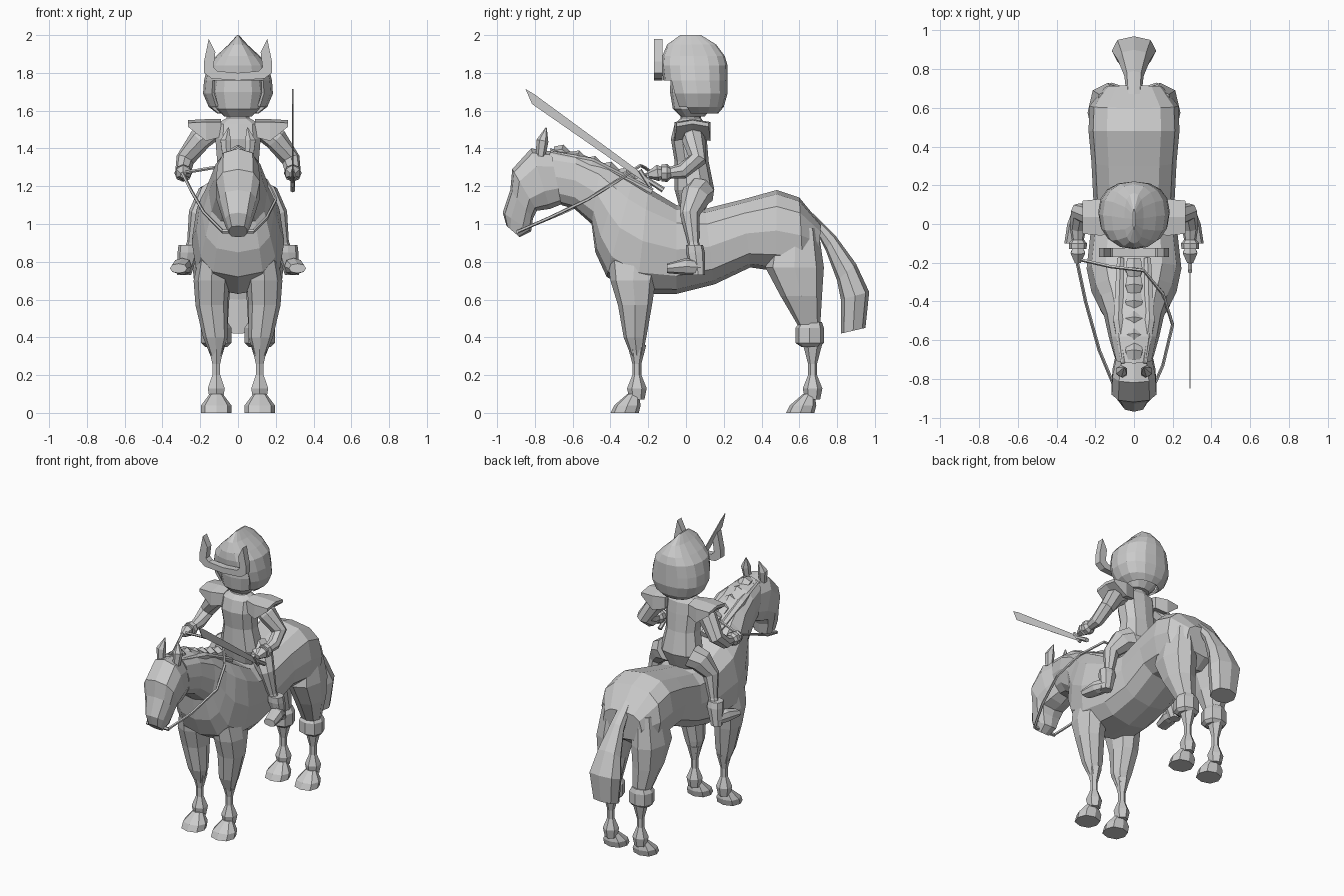
import bpy, bmesh, math
from mathutils import Vector

default_cube = bpy.data.objects.get("Cube")
if default_cube:
    bpy.data.objects.remove(default_cube, do_unlink=True)

COLOUR = (0.6, 0.6, 0.6, 1)
grey = bpy.data.materials.new("plain_grey")
grey.use_nodes = True
grey.diffuse_color = COLOUR
grey.node_tree.nodes["Principled BSDF"].inputs["Base Color"].default_value = COLOUR


def skin(name, loops, paired=False):
    """Bridge successive vertex loops and cap the ends; paired adds a mirrored twin."""
    if paired:
        skin("right_" + name, [[(-x, y, z) for x, y, z in loop] for loop in loops])
        return skin("left_" + name, loops)
    bm = bmesh.new()
    rows = [[bm.verts.new(point) for point in loop] for loop in loops]
    count = len(rows[0])
    for lower, upper in zip(rows, rows[1:]):
        for i in range(count):
            j = (i + 1) % count
            bm.faces.new((lower[i], lower[j], upper[j], upper[i]))
    bm.faces.new(rows[0])
    bm.faces.new(rows[-1])
    bmesh.ops.recalc_face_normals(bm, faces=bm.faces)
    mesh = bpy.data.meshes.new(name)
    bm.to_mesh(mesh)
    bm.free()
    mesh.materials.append(grey)
    part = bpy.data.objects.new(name, mesh)
    bpy.context.scene.collection.objects.link(part)
    return part


def angles(sides):
    return [math.tau * i / sides for i in range(sides)]


def oval(top, low, wide, x=0):
    """Cross-section spanning two (y, z) profile points, with a half width."""
    return Vector((x, *top)), Vector((x, *low)), wide


def slab(z, front, back, wide, x=0):
    """Level cross-section from front to back."""
    return oval((front, z), (back, z), wide, x)


def loft(name, sections, sides=8, paired=False, square=0.85):
    def bulge(value):
        return math.copysign(abs(value) ** square, value)
    loops = []
    for top, low, wide in sections:
        middle, half = (top + low) / 2, (top - low) / 2
        across = Vector((wide, 0, 0))
        loops.append([middle + half * bulge(math.cos(t)) + across * bulge(math.sin(t))
                      for t in angles(sides)])
    return skin(name, loops, paired)


def knot(x, y, z, thick):
    return Vector((x, y, z)), thick


def tube(name, knots, sides=6, paired=False):
    """Round limb or cord through knots."""
    points = [point for point, thick in knots]
    ahead, behind = points[1:] + points[-1:], points[:1] + points[:-1]
    headings = [(b - a).normalized() for a, b in zip(behind, ahead)]
    sideways = max(abs(heading.x) for heading in headings) > 0.9
    axis = Vector((0, 0, 1)) if sideways else Vector((1, 0, 0))
    loops = []
    for (point, thick), heading in zip(knots, headings):
        u = heading.cross(axis).normalized()
        v = heading.cross(u)
        loops.append([point + (u * math.cos(t) + v * math.sin(t)) * thick for t in angles(sides)])
    return skin(name, loops, paired)


# Horse trunk and neck, from rump to poll
loft("horse_trunk", [
    oval(top=(.715, 1), low=(.7, .8), wide=.15), oval(top=(.6, 1.14), low=(.62, .74), wide=.23),
    oval(top=(.48, 1.18), low=(.48, .75), wide=.235), oval(top=(.3, 1.13), low=(.34, .77), wide=.22),
    oval(top=(.1, 1.08), low=(.15, .68), wide=.21), oval(top=(-.05, 1.1), low=(-.05, .63), wide=.225),
    oval(top=(-.2, 1.19), low=(-.26, .63), wide=.245), oval(top=(-.28, 1.24), low=(-.42, .72), wide=.22),
    oval(top=(-.34, 1.27), low=(-.48, .85), wide=.19), oval(top=(-.45, 1.33), low=(-.5, 1), wide=.155),
    oval(top=(-.58, 1.38), low=(-.59, 1.08), wide=.13), oval(top=(-.72, 1.4), low=(-.66, 1.1), wide=.1)],
    sides=12, square=.75)
# Horse head, from poll to muzzle
loft("horse_head", [
    oval(top=(-.68, 1.38), low=(-.62, 1.12), wide=.09), oval(top=(-.82, 1.4), low=(-.72, 1.08), wide=.115),
    oval(top=(-.92, 1.29), low=(-.79, 1.07), wide=.12), oval(top=(-.93, 1.18), low=(-.81, 1.03), wide=.1),
    oval(top=(-.97, 1.06), low=(-.82, .96), wide=.07), oval(top=(-.95, .99), low=(-.88, .93), wide=.05)],
    sides=10, square=.75)
tube("ear", [knot(x=.06, y=-.77, z=1.36, thick=.025), knot(x=.065, y=-.76, z=1.44, thick=.032),
             knot(x=.05, y=-.74, z=1.51, thick=.003)], paired=True)
# Mane tufts stepping down the crest, with a strand on each side
for step in range(6):
    y, z = -.7 + .085 * step, 1.4 - .03 * step
    loft(f"mane_tuft_{step + 1}", [
        oval(top=(y, z + .01), low=(y, z - .08), wide=.035),
        oval(top=(y + .05, z + .02), low=(y + .02, z - .09), wide=.05),
        oval(top=(y + .1, z - .03), low=(y + .08, z - .1), wide=.04)], sides=6)
tube("mane_strand", [knot(x=.05, y=-.72, z=1.37, thick=.02), knot(x=.08, y=-.5, z=1.32, thick=.03),
                     knot(x=.07, y=-.18, z=1.17, thick=.02)], paired=True)
loft("horse_tail", [
    oval(top=(.67, 1.06), low=(.69, .96), wide=.04), oval(top=(.79, .94), low=(.74, .86), wide=.05),
    oval(top=(.9, .79), low=(.8, .7), wide=.085), oval(top=(.97, .64), low=(.82, .6), wide=.115),
    oval(top=(.95, .45), low=(.82, .42), wide=.09)])

# Upper legs
loft("foreleg", [
    slab(z=.84, front=-.42, back=-.12, wide=.07, x=.135), slab(z=.7, front=-.4, back=-.16, wide=.095, x=.14),
    slab(z=.57, front=-.36, back=-.18, wide=.085, x=.14), slab(z=.4, front=-.33, back=-.21, wide=.065, x=.12),
    slab(z=.3, front=-.29, back=-.23, wide=.03, x=.115)], paired=True)
loft("thigh", [
    slab(z=.98, front=.46, back=.7, wide=.08, x=.12), slab(z=.77, front=.42, back=.73, wide=.105, x=.135),
    slab(z=.62, front=.5, back=.72, wide=.09, x=.135), slab(z=.45, front=.6, back=.71, wide=.06, x=.115)],
    paired=True)
loft("hock_cuff", [
    slab(z=.48, front=.6, back=.72, wide=.06, x=.115), slab(z=.45, front=.58, back=.73, wide=.08, x=.115),
    slab(z=.37, front=.58, back=.73, wide=.08, x=.115), slab(z=.35, front=.61, back=.71, wide=.06, x=.115)],
    paired=True)
# Shanks with fetlocks, and hooves, alike on all four legs
for which, y in (("fore", -.26), ("hind", .67)):
    tube(which + "_shank", [knot(.115, y, z, thick) for z, thick in
                            ((.36, .05), (.26, .024), (.2, .024), (.13, .052), (.07, .04))], paired=True)
    loft(which + "_hoof", [
        slab(z=.1, front=y - .05, back=y + .01, wide=.035, x=.115),
        slab(z=.04, front=y - .12, back=y + .02, wide=.08, x=.115),
        slab(z=0, front=y - .14, back=y + .01, wide=.08, x=.115)], paired=True)

# Rider torso and neck
loft("rider_torso", [
    slab(z=1.07, front=-.03, back=.1, wide=.1), slab(z=1.18, front=-.06, back=.15, wide=.145),
    slab(z=1.33, front=-.06, back=.12, wide=.115), slab(z=1.45, front=-.08, back=.11, wide=.125),
    slab(z=1.53, front=-.06, back=.1, wide=.12), slab(z=1.56, front=-.03, back=.08, wide=.065),
    slab(z=1.62, front=-.02, back=.07, wide=.06)], sides=10)
# Arms, cuffs and hands
tube("arm", [knot(x=.13, y=.04, z=1.49, thick=.05), knot(x=.2, y=.04, z=1.45, thick=.062),
             knot(x=.28, y=.06, z=1.34, thick=.05), knot(x=.29, y=-.02, z=1.28, thick=.042),
             knot(x=.29, y=-.09, z=1.27, thick=.03)], sides=8, paired=True)
tube("wrist_cuff", [knot(x=.29, y=-.08, z=1.27, thick=.03), knot(x=.29, y=-.1, z=1.27, thick=.047),
                    knot(x=.29, y=-.13, z=1.27, thick=.045)], sides=8, paired=True)
tube("hand", [knot(x=.29, y=-.12, z=1.27, thick=.03), knot(x=.29, y=-.15, z=1.27, thick=.043),
              knot(x=.29, y=-.2, z=1.26, thick=.018)], paired=True)
# Legs and boots
tube("rider_leg", [knot(x=.09, y=.07, z=1.17, thick=.085), knot(x=.15, y=.05, z=1.14, thick=.078),
                   knot(x=.21, y=.02, z=1.05, thick=.053), knot(x=.24, y=.04, z=.9, thick=.03),
                   knot(x=.26, y=.05, z=.84, thick=.035)], sides=8, paired=True)
loft("boot_shaft", [
    slab(z=.89, front=0, back=.09, wide=.05, x=.265), slab(z=.85, front=0, back=.1, wide=.055, x=.265),
    slab(z=.73, front=.03, back=.1, wide=.037, x=.285)], paired=True)
loft("boot_foot", [
    oval(top=(.08, .81), low=(.08, .73), wide=.035, x=.28), oval(top=(0, .82), low=(0, .73), wide=.05, x=.295),
    oval(top=(-.1, .79), low=(-.1, .74), wide=.045, x=.315)], paired=True)
# Shoulder pads flaring over the arms
pad_loops = []
for x, reach, top, low in ((.09, .07, 1.54, 1.46), (.17, .095, 1.54, 1.44), (.265, .085, 1.535, 1.515)):
    pad_loops.append([(x, .035 + reach * side, z + rise) for z, sweep in ((top, 1), (low, -1))
                      for side, rise in ((-sweep, 0), (0, .015), (sweep, 0))])
skin("shoulder_pad", pad_loops, paired=True)

# Face inside an open helmet
loft("rider_face", [
    slab(z=1.57, front=-.03, back=.1, wide=.075), slab(z=1.61, front=-.07, back=.13, wide=.115),
    slab(z=1.7, front=-.085, back=.16, wide=.135), slab(z=1.8, front=-.08, back=.15, wide=.12)], sides=12)
helmet = loft("helmet", [
    slab(z=1.585, front=-.03, back=.17, wide=.11), slab(z=1.62, front=-.07, back=.2, wide=.155),
    slab(z=1.69, front=-.1, back=.22, wide=.185), slab(z=1.76, front=-.12, back=.22, wide=.18),
    slab(z=1.84, front=-.13, back=.22, wide=.16), slab(z=1.89, front=-.125, back=.205, wide=.115),
    slab(z=1.95, front=-.1, back=.16, wide=.05), slab(z=2, front=-.03, back=.08, wide=.005)], sides=16)
bm = bmesh.new()
bm.from_mesh(helmet.data)
opening = []
for face in bm.faces:
    centre = face.calc_center_median()
    in_front = centre.y < 0 and abs(centre.x) < .13
    if centre.z < 1.75 and (len(face.verts) > 4 or in_front):
        opening.append(face)
bmesh.ops.delete(bm, geom=opening, context='FACES')
bm.to_mesh(helmet.data)
bm.free()
helmet.modifiers.new("wall", 'SOLIDIFY').thickness = .015

# Brow band rising into two horns
horn = [(.14, 1.77), (.18, 1.8), (.18, 1.86), (.155, 1.98), (.12, 1.91), (.13, 1.83), (.11, 1.81)]
outline = [(0, 1.76)] + horn + [(0, 1.8)] + [(-x, z) for x, z in reversed(horn)]
skin("horned_brow", [[(x, y, z) for x, z in outline] for y in (-.17, -.125)])

# Sword in the left hand
blade = [(-.21, 1.215), (-.235, 1.27), (-.8, 1.685), (-.85, 1.715), (-.815, 1.635)]
skin("sword_blade", [[(x, y, z) for y, z in blade] for x in (.287, .293)])
tube("sword_guard", [knot(x=.29, y=-.245, z=1.285, thick=.012), knot(x=.29, y=-.19, z=1.2, thick=.012)])
tube("sword_grip", [knot(x=.29, y=-.22, z=1.245, thick=.012), knot(x=.29, y=-.12, z=1.18, thick=.015)])

# Reins and bit, gathered in the right hand
right_path = [(-.295, -.19, 1.27), (-.25, -.4, 1.18), (-.18, -.65, 1.06), (-.08, -.89, .96)]
left_path = [(-.295, -.18, 1.27), (-.12, -.22, 1.3), (.05, -.24, 1.31), (.15, -.36, 1.23),
             (.2, -.52, 1.13), (.15, -.73, 1.03), (.08, -.89, .96)]
for name, path in (("right_rein", right_path), ("left_rein", left_path)):
    tube(name, [knot(*point, thick=.009) for point in path], sides=5)
tube("bit", [knot(x=x, y=-.89, z=.96, thick=.012) for x in (-.085, .085)], sides=5)
